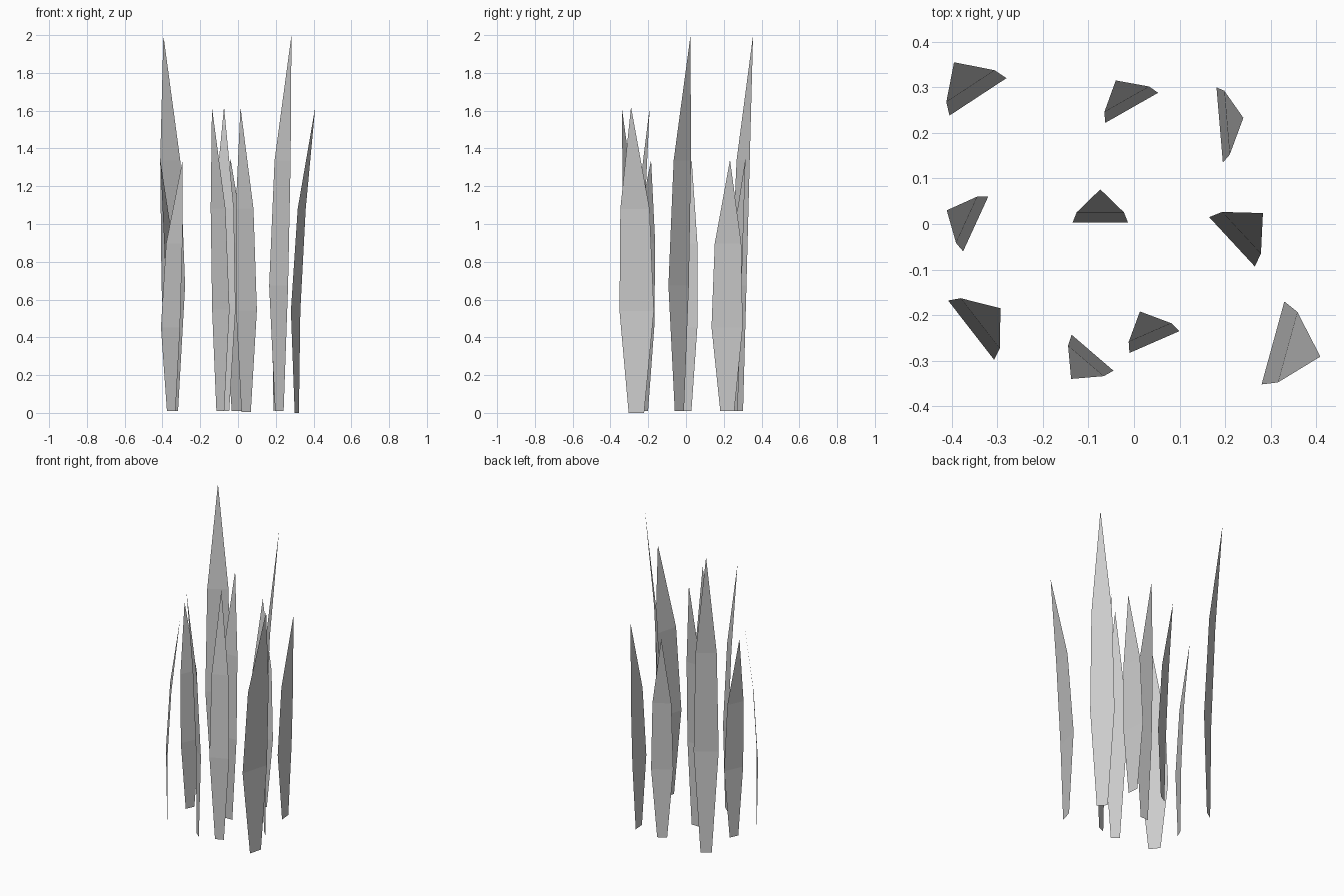
import bpy
import bmesh
from mathutils import Vector

# Each blade: the two ends of its widest row (plan), its tip (plan), base z and height
BLADES = [
    ((-0.405, 0.238), (-0.280, 0.320), (-0.395, 0.355), 0.01, 2.00),
    ((-0.063, 0.222), (0.053, 0.288), (-0.040, 0.315), 0.01, 1.35),
    ((0.195, 0.135), (0.181, 0.300), (0.240, 0.233), 0.01, 1.34),
    ((-0.375, -0.060), (-0.320, 0.060), (-0.411, 0.030), 0.01, 1.34),
    ((-0.135, 0.003), (-0.013, 0.003), (-0.074, 0.076), 0.01, 1.62),
    ((0.165, 0.015), (0.265, -0.093), (0.283, 0.024), 0.01, 2.00),
    ((-0.408, -0.168), (-0.307, -0.298), (-0.293, -0.185), 0.01, 1.34),
    ((-0.137, -0.243), (-0.045, -0.322), (-0.138, -0.340), 0.01, 1.62),
    ((-0.010, -0.283), (0.100, -0.235), (0.013, -0.192), 0.005, 1.62),
    ((0.280, -0.352), (0.330, -0.170), (0.409, -0.291), 0.0, 1.62),
]

# Rows up the blade: height fraction, width fraction, lean fraction
ROWS = [(0, 0.45, 0.06), (1 / 3, 1.0, 0.0), (2 / 3, 0.85, 0.31)]


def make_blade(name, a, b, tip, base_z, height):
    a, b, tip = Vector(a), Vector(b), Vector(tip)
    centre, half = (a + b) / 2, (b - a) / 2
    lean = tip - centre
    bm = bmesh.new()
    rows = []
    for t, width, bend in ROWS:
        c = centre + lean * bend
        z = base_z + (height - base_z) * t
        rows.append([bm.verts.new((*(c + half * width * s), z)) for s in (-1, 1)])
    for low, high in zip(rows, rows[1:]):
        bm.faces.new((low[0], low[1], high[1], high[0]))
    # Pointed tip
    bm.faces.new((*rows[-1], bm.verts.new((*tip, height))))
    mesh = bpy.data.meshes.new(name)
    bm.to_mesh(mesh)
    bm.free()
    bpy.context.collection.objects.link(bpy.data.objects.new(name, mesh))


# Clump of grass blades
for i, blade in enumerate(BLADES, 1):
    make_blade(f"grass_blade_{i}", *blade)
